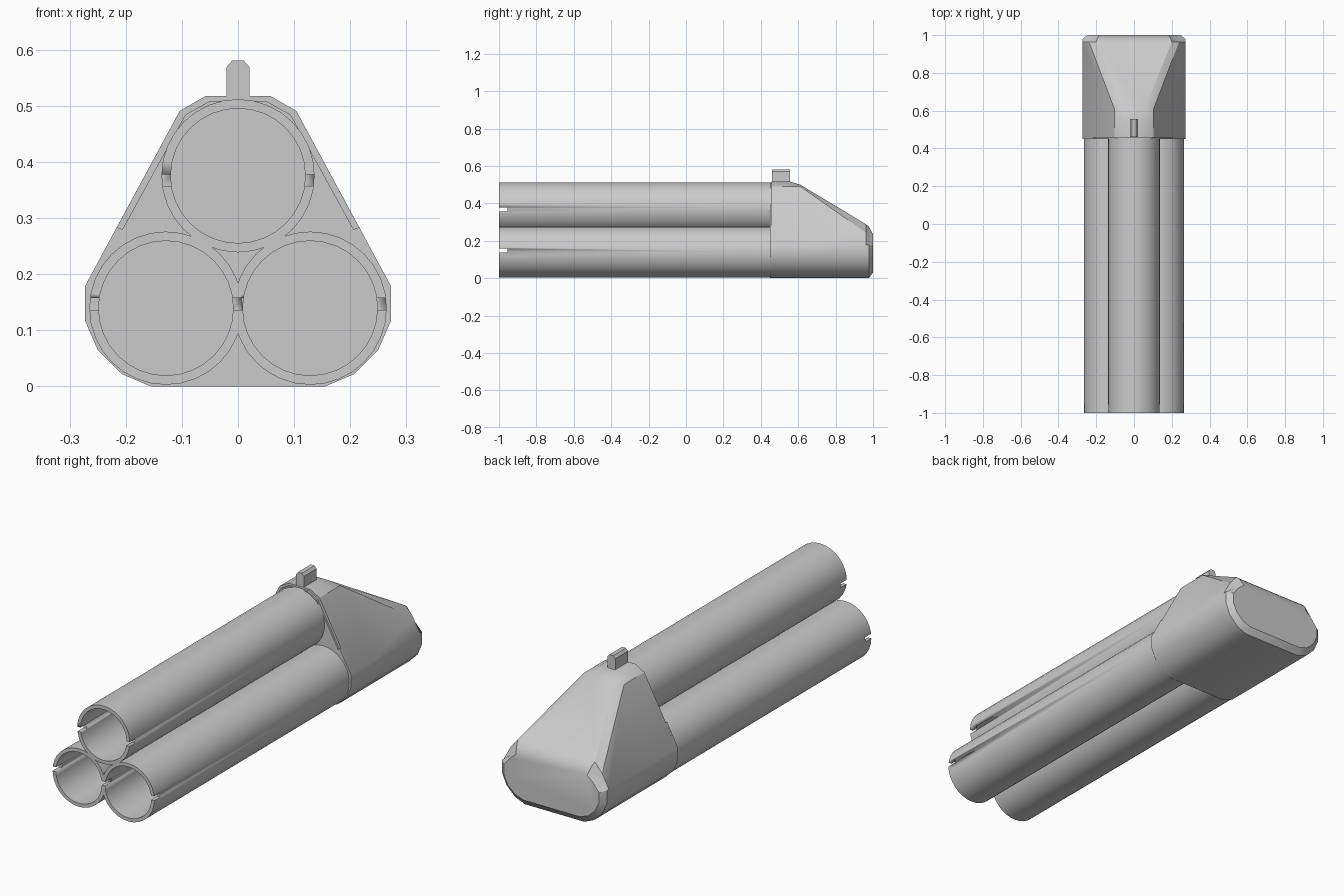
import bpy, bmesh
from math import sin, cos, pi, radians

if "Cube" in bpy.data.objects:
    bpy.data.objects.remove(bpy.data.objects["Cube"])


def loft(name, loops, angle=30):
    """Closed solid through a list of equal-length point loops."""
    bm = bmesh.new()
    rings = [[bm.verts.new(p) for p in loop] for loop in loops]
    n = len(rings[0])
    for a, b in zip(rings, rings[1:]):
        for i in range(n):
            j = (i + 1) % n
            bm.faces.new((a[i], a[j], b[j], b[i]))
    bm.faces.new(rings[0])
    bm.faces.new(rings[-1])
    bmesh.ops.recalc_face_normals(bm, faces=bm.faces)
    mesh = bpy.data.meshes.new(name)
    bm.to_mesh(mesh)
    bm.free()
    ob = bpy.data.objects.new(name, mesh)
    bpy.context.collection.objects.link(ob)
    select(ob)
    bpy.ops.object.shade_smooth_by_angle(angle=radians(angle))
    return ob


def select(ob):
    bpy.ops.object.select_all(action='DESELECT')
    ob.select_set(True)
    bpy.context.view_layer.objects.active = ob


def section(half, y):
    """Mirror a right-hand (x, z) outline, bottom to top, at depth y."""
    return [(x, y, z) for x, z in half] + [(-x, y, z) for x, z in reversed(half)]


def circle(cx, cz, r, y, n=32):
    return [(cx + r * cos(2 * pi * i / n), y, cz + r * sin(2 * pi * i / n)) for i in range(n)]


# Three tubes, open at the front, with a slot through both walls of each mouth
def tube(name, cx, cz, slot_z):
    ob = loft(name, [circle(cx, cz, 0.1365, 0.456), circle(cx, cz, 0.1365, -1),
                     circle(cx, cz, 0.12, -1), circle(cx, cz, 0.12, 0.452)])
    slot = [(-0.4, slot_z - 0.0105), (0.4, slot_z - 0.0105),
            (0.4, slot_z + 0.0105), (-0.4, slot_z + 0.0105)]
    cutter = loft("slot_cutter", [[(x, y, z) for x, z in slot] for y in (-1.05, -0.955)])
    cutter.hide_render = True
    select(ob)
    mod = ob.modifiers.new("slot", 'BOOLEAN')
    mod.operation = 'DIFFERENCE'
    mod.solver = 'EXACT'
    mod.object = cutter
    bpy.ops.object.modifier_apply(modifier=mod.name)
    bpy.data.objects.remove(cutter)


tube("top_tube", 0, 0.3755, 0.3675)
tube("left_tube", -0.1285, 0.1395, 0.147)
tube("right_tube", 0.1285, 0.1395, 0.147)

# Rear housing: full outline, sloping roof, chamfered back with pinched corners
base = [(0.155, 0), (0.207, 0.022), (0.25, 0.065), (0.273, 0.118), (0.273, 0.178)]
full = base + [(0.104, 0.491), (0.057, 0.518)]
brow = base + [(0.104, 0.491), (0.057, 0.5)]
low = base + [(0.238, 0.243), (0.2, 0.288)]
pinched = base + [(0.215, 0.222), (0.195, 0.275)]
back = [(0.145, 0.03), (0.19, 0.045), (0.228, 0.08), (0.248, 0.122),
        (0.248, 0.17), (0.215, 0.21), (0.185, 0.235)]
loft("rear_housing", [section(full, 0.458), section(full, 0.55), section(brow, 0.61),
                      section(low, 0.963), section(pinched, 0.978), section(back, 1.0)])

# Front plate: flush below, stepped in from the housing edge above
plate = base + [(0.216, 0.284), (0.206, 0.28), (0.094, 0.484), (0.05, 0.509)]
loft("front_plate", [section(plate, 0.449), section(plate, 0.458)])

# Sight block on top
sight = [(0.0205, 0.505), (0.0205, 0.569), (0.01, 0.581)]
loft("sight", [section(sight, 0.46), section(sight, 0.555)], 20)
